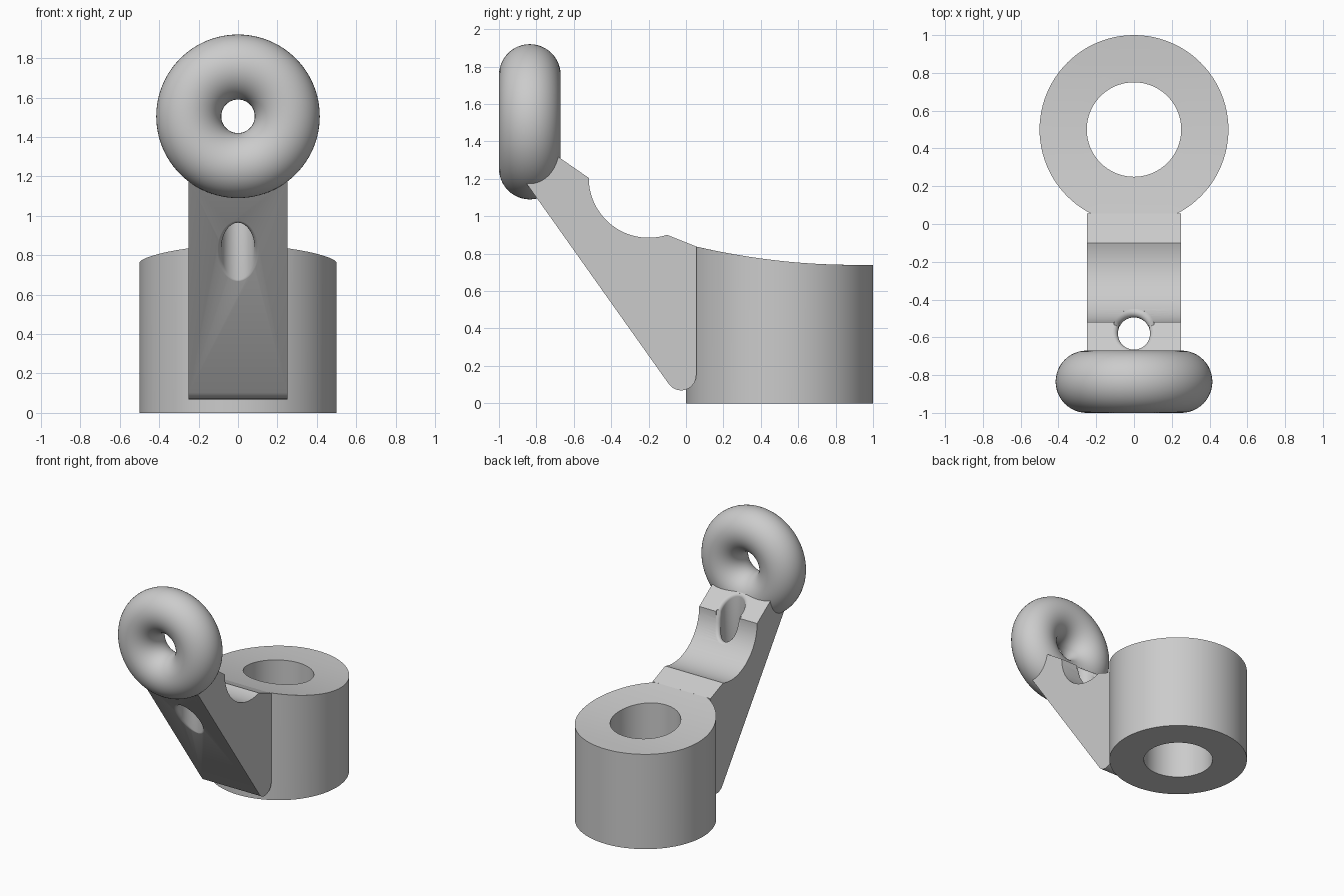
import bpy, bmesh
from math import sin, cos, pi, sqrt, radians
from mathutils import Vector

cube = bpy.data.objects.get("Cube")
if cube:
    bpy.data.objects.remove(cube, do_unlink=True)

grey = bpy.data.materials.new("plain_grey")
grey.use_nodes = True
grey.diffuse_color = (0.6, 0.6, 0.6, 1)
grey.node_tree.nodes["Principled BSDF"].inputs["Base Color"].default_value = (0.6, 0.6, 0.6, 1)


def make_object(name, bm):
    bmesh.ops.recalc_face_normals(bm, faces=bm.faces)
    mesh = bpy.data.meshes.new(name)
    bm.to_mesh(mesh)
    bm.free()
    obj = bpy.data.objects.new(name, mesh)
    bpy.context.collection.objects.link(obj)
    mesh.materials.append(grey)
    return obj


def activate(obj):
    bpy.ops.object.select_all(action='DESELECT')
    obj.select_set(True)
    bpy.context.view_layer.objects.active = obj


def smooth(obj):
    activate(obj)
    bpy.ops.object.shade_smooth_by_angle(angle=radians(30))


def arc(cy, cz, r, a0, a1, n):
    angles = [radians(a0 + (a1 - a0) * i / n) for i in range(n + 1)]
    return [(cy + r * cos(a), cz + r * sin(a)) for a in angles]


def bridge(bm, a, b):
    n = len(a)
    for i in range(n):
        bm.faces.new((a[i], a[(i + 1) % n], b[(i + 1) % n], b[i]))


# Hub: a thick tube whose top sweeps up towards the arm
def hub_top(y):
    return 0.74 + 0.137 * max(0, 0.9 - y) ** 2


bm = bmesh.new()
SIDES = 96


def hub_ring(r, top):
    points = [(r * sin(2 * pi * i / SIDES), 0.5 - r * cos(2 * pi * i / SIDES)) for i in range(SIDES)]
    return [bm.verts.new((x, y, hub_top(y) if top else 0)) for x, y in points]


rings = [hub_ring(0.5, False)]
rings += [hub_ring(r, True) for r in (0.5, 0.4375, 0.375, 0.3125, 0.25)]
rings.append(hub_ring(0.25, False))
for i, ring in enumerate(rings):
    bridge(bm, ring, rings[(i + 1) % len(rings)])
smooth(make_object("hub", bm))

# Arm: a side profile with a round scoop on top and a rounded foot
SCOOP_Y, SCOOP_Z, SCOOP_R = -0.2, 1.205, 0.32
profile = [(0.055, 0.838)]
profile += arc(SCOOP_Y, SCOOP_Z, SCOOP_R, -72, -180, 32)
profile += [(-0.74, 1.357), (-0.86, 1.185)]
profile += arc(-0.026, 0.15, 0.081, 215.3, 360, 14)
bm = bmesh.new()
left = [bm.verts.new((0.25, y, z)) for y, z in profile]
right = [bm.verts.new((-0.25, y, z)) for y, z in profile]
bm.faces.new(left)
bm.faces.new(right)
bridge(bm, left, right)
arm = make_object("arm", bm)

# Cutter: a vertical hole with rounded rims following the arm's surfaces
HOLE_Y, HOLE_R, RIM = -0.58, 0.085, 0.026
LOW = Vector((0, -0.816, -0.577))
HIGH = Vector((0, 0.568, 0.823))
LOW_POINT = Vector((0, -0.86, 1.185))
HIGH_POINT = Vector((0, -0.52, 1.205))


def plane_height(point, normal, y):
    # height of the plane sunk by the rim radius into the arm
    p = point - normal * RIM
    return p.z - normal.y * (y - p.y) / normal.z


def rim_points(centre, wall, normal, steps=8):
    pts = [centre + RIM * wall.slerp(normal, i / steps) for i in range(steps + 1)]
    return pts + [pts[-1] + normal * 0.01]


bm = bmesh.new()
columns = []
for i in range(SIDES):
    a = 2 * pi * (i + 0.5) / SIDES
    out = Vector((cos(a), sin(a), 0))
    base = Vector((0, HOLE_Y, 0)) + out * (HOLE_R + RIM)
    low = base + Vector((0, 0, plane_height(LOW_POINT, LOW, base.y)))
    high = base + Vector((0, 0, plane_height(HIGH_POINT, HIGH, base.y)))
    normal = HIGH
    inside = (SCOOP_R + RIM) ** 2 - (base.y - SCOOP_Y) ** 2
    if inside > 0 and SCOOP_Z - sqrt(inside) < high.z:
        high.z = SCOOP_Z - sqrt(inside)
        normal = (Vector((0, SCOOP_Y, SCOOP_Z)) - Vector((0, high.y, high.z))).normalized()
    points = rim_points(low, -out, LOW)[::-1] + rim_points(high, -out, normal)
    points.append(Vector((points[-1].x, points[-1].y, 1.6)))
    columns.append([bm.verts.new(p) for p in points])
loops = list(zip(*columns))
for a, b in zip(loops, loops[1:]):
    bridge(bm, a, b)
bm.faces.new(loops[0])
bm.faces.new(loops[-1])
cutter = make_object("hole_cutter", bm)
cutter.hide_render = True

cut = arm.modifiers.new("hole", 'BOOLEAN')
cut.operation = 'DIFFERENCE'
cut.solver = 'EXACT'
cut.object = cutter
activate(arm)
bpy.ops.object.modifier_apply(modifier=cut.name)
bpy.data.objects.remove(cutter, do_unlink=True)
smooth(arm)

# Eye ring at the top of the arm
bpy.ops.mesh.primitive_torus_add(location=(0, -0.835, 1.505), rotation=(pi / 2, 0, 0),
                                 major_radius=0.25, minor_radius=0.165,
                                 major_segments=96, minor_segments=48)
eye_ring = bpy.context.object
eye_ring.name = "eye_ring"
eye_ring.data.materials.append(grey)
smooth(eye_ring)
